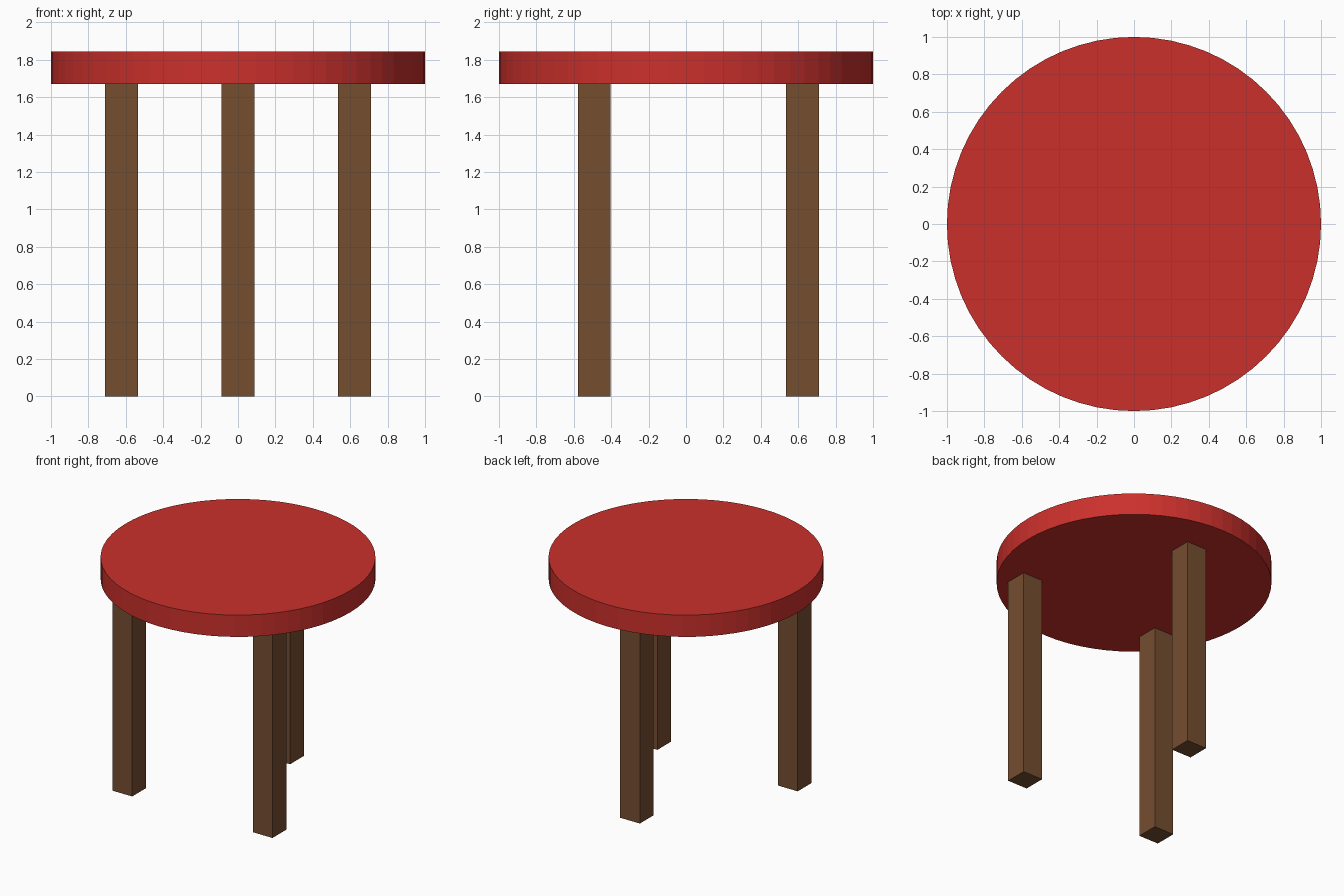
import bpy

if "Cube" in bpy.data.objects:
    bpy.data.objects.remove(bpy.data.objects["Cube"])

LEG_W, LEG_H = 0.175, 1.67
TOP_Z = 1.845


def material(name, color):
    mat = bpy.data.materials.new(name)
    mat.diffuse_color = color
    mat.use_nodes = True
    mat.node_tree.nodes["Principled BSDF"].inputs["Base Color"].default_value = mat.diffuse_color
    return mat


red = material("red_paint", (0.60, 0.03, 0.025, 1))
brown = material("brown_wood", (0.18, 0.075, 0.03, 1))

# Round seat
bpy.ops.mesh.primitive_cylinder_add(
    vertices=64, radius=1.0, depth=TOP_Z - LEG_H,
    location=(0, 0, (TOP_Z + LEG_H) / 2))
seat = bpy.context.object
seat.name = "seat"
seat.data.materials.append(red)

# Three square legs
for name, x, y in (("front_left_leg", -0.623, -0.49),
                   ("front_right_leg", 0.623, -0.49),
                   ("back_leg", 0.0, 0.623)):
    bpy.ops.mesh.primitive_cube_add(size=1, location=(x, y, LEG_H / 2))
    leg = bpy.context.object
    leg.name = name
    leg.scale = (LEG_W, LEG_W, LEG_H)
    bpy.ops.object.transform_apply(location=False, rotation=False, scale=True)
    leg.data.materials.append(brown)
